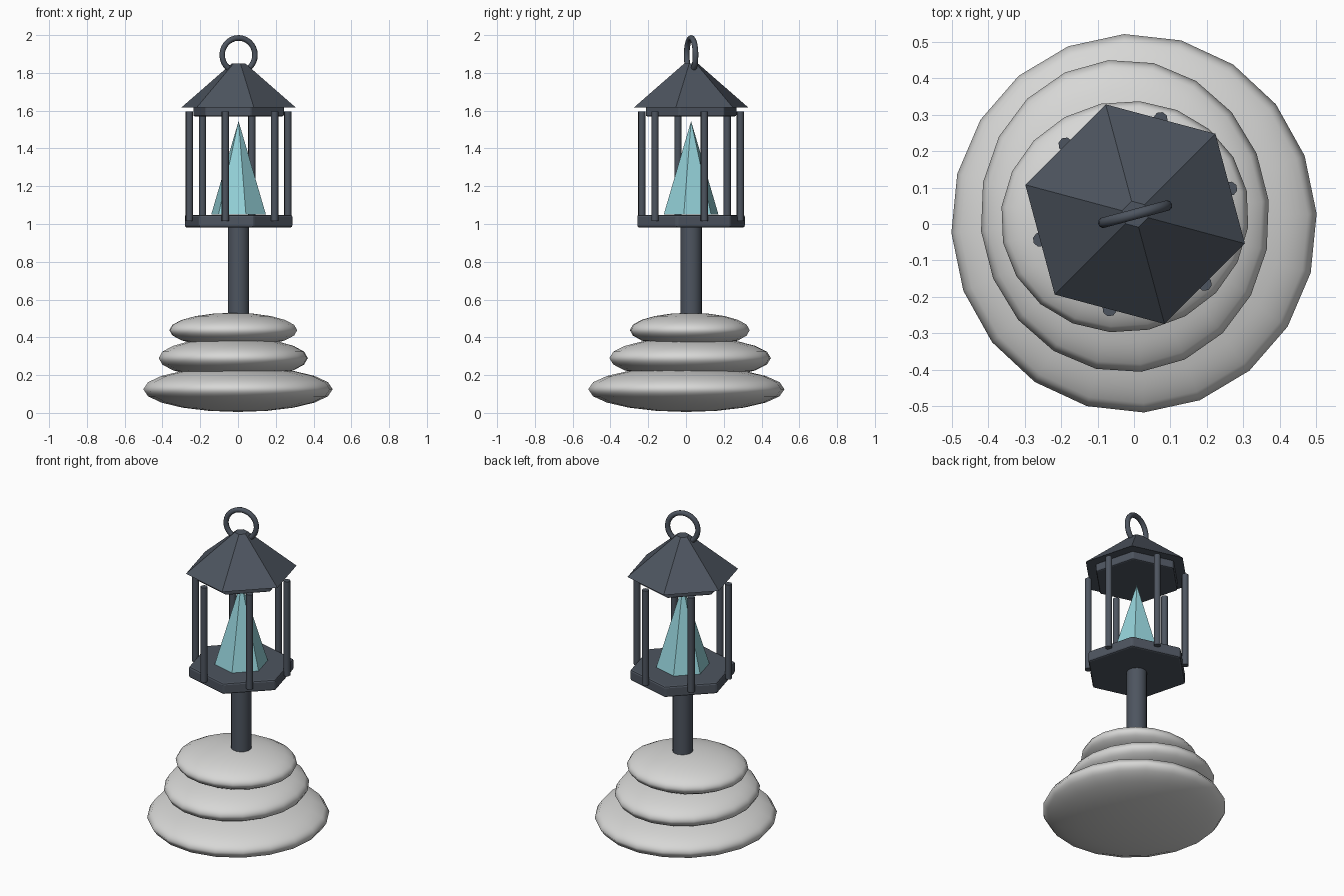
import bpy
from math import radians, cos, sin

cube = bpy.data.objects.get("Cube")
if cube:
    bpy.data.objects.remove(cube, do_unlink=True)

CX, CY = 0.003, 0.027      # lantern axis
TURN = radians(-15)        # turn of the six-sided parts


def material(name, rgb):
    m = bpy.data.materials.new(name)
    m.use_nodes = True
    color = (*rgb, 1)
    m.diffuse_color = color
    bsdf = next(n for n in m.node_tree.nodes if n.type == "BSDF_PRINCIPLED")
    bsdf.inputs["Base Color"].default_value = color
    return m


iron = material("dark iron", (0.075, 0.09, 0.115))
stone = material("pale stone", (0.68, 0.68, 0.67))
glow = material("aqua crystal", (0.29, 0.63, 0.68))


def finish(name, mat, smooth=None):
    ob = bpy.context.object
    ob.name = name
    ob.data.materials.append(mat)
    if smooth:
        bpy.ops.object.shade_smooth_by_angle(angle=radians(smooth))
    return ob


def frustum(name, mat, sides, r1, r2, z1, z2, x=CX, y=CY, smooth=None, bevel=0):
    # Cone primitives start on +y, so turn them back to start on +x
    bpy.ops.mesh.primitive_cone_add(
        vertices=sides, radius1=r1, radius2=r2, depth=z2 - z1,
        location=(x, y, (z1 + z2) / 2), rotation=(0, 0, TURN - radians(90)))
    ob = finish(name, mat, smooth)
    if bevel:
        mod = ob.modifiers.new("soft edge", "BEVEL")
        mod.width = bevel
        mod.segments = 2
    return ob


# Stacked flattened stones: name, centre, radii, turn
for name, centre, radii, turn in [
    ("bottom_stone", (0, 0.002, 0.125), (0.502, 0.52, 0.12), 3),
    ("middle_stone", (-0.025, 0.022, 0.29), (0.397, 0.43, 0.11), 6),
    ("top_stone", (-0.025, 0.02, 0.438), (0.342, 0.317, 0.092), 12),
]:
    bpy.ops.mesh.primitive_uv_sphere_add(
        segments=20, ring_count=10, radius=1, location=centre,
        rotation=(0, 0, radians(turn)))
    bpy.context.object.scale = radii
    finish(name, stone, 60)

# Post and lantern floor
frustum("post", iron, 16, 0.057, 0.057, 0.46, 1.0, smooth=40)
frustum("lantern_floor", iron, 6, 0.297, 0.297, 0.982, 1.048, bevel=0.01)

# Crystal light
frustum("crystal", glow, 6, 0.15, 0.0, 1.05, 1.545)

# Six cage bars at the middles of the floor edges
for k in range(6):
    a = TURN + radians(30 + 60 * k)
    frustum(f"cage_bar_{k + 1}", iron, 8, 0.02, 0.02, 1.015, 1.595,
            CX + 0.27 * cos(a), CY + 0.27 * sin(a), smooth=50)

# Roof with collar beneath
frustum("roof_collar", iron, 6, 0.25, 0.25, 1.57, 1.625, bevel=0.008)
frustum("roof", iron, 6, 0.312, 0.037, 1.618, 1.85)

# Hanging ring
bpy.ops.mesh.primitive_torus_add(
    major_radius=0.09, minor_radius=0.015, major_segments=28, minor_segments=10,
    location=(CX, CY, 1.895), rotation=(radians(90), 0, -TURN))
finish("hanging_ring", iron, 60)
